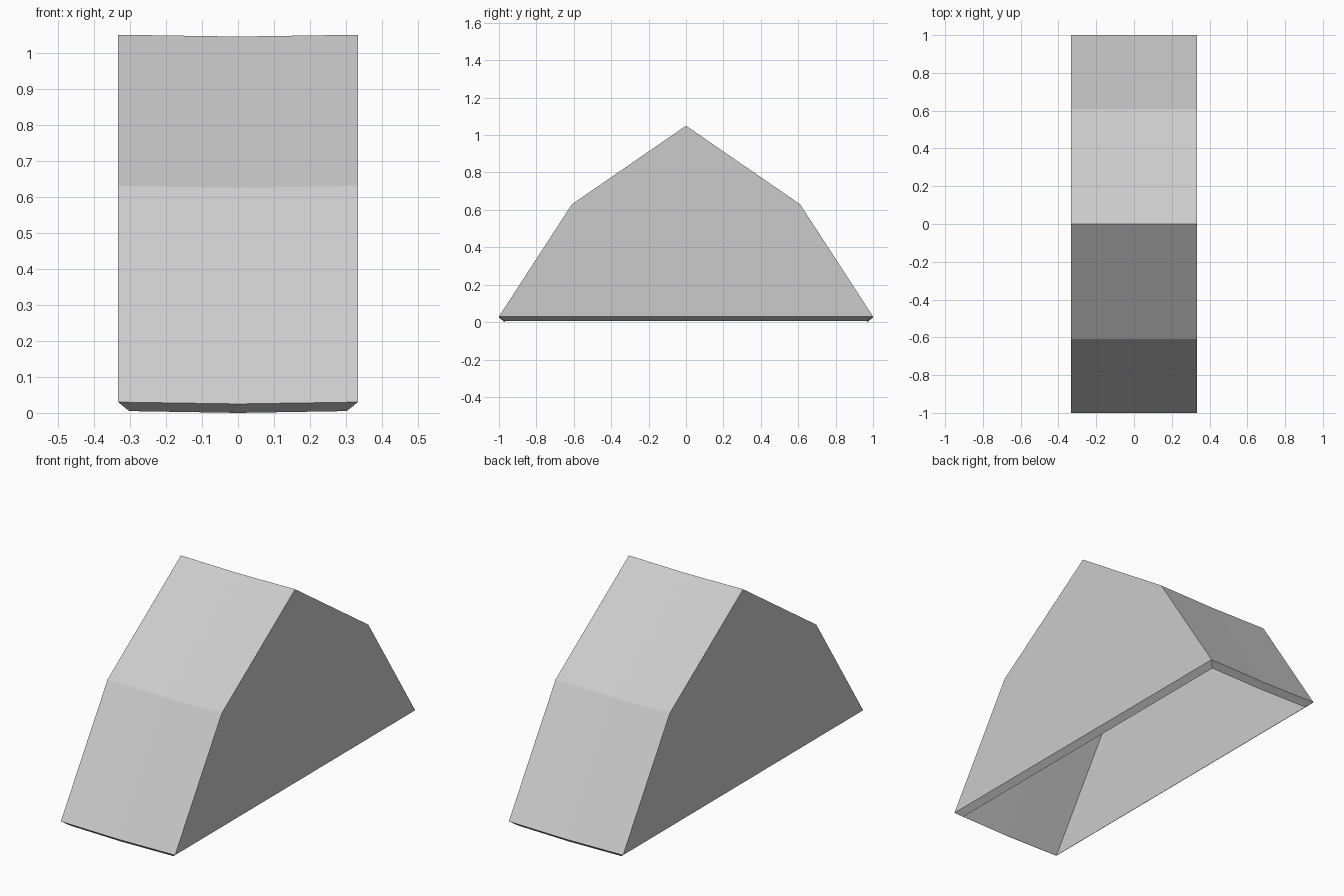
import bpy
import bmesh

cube = bpy.data.objects.get("Cube")
if cube:
    bpy.data.objects.remove(cube, do_unlink=True)

HALF_WIDTH = 0.333
LIP_INSET = 0.031
LIP_DROP = 0.025
SAG = 0.005  # the middle section sits slightly lower

# One light grey for the whole shell
grey = bpy.data.materials.new("light grey")
grey.use_nodes = True
colour = (0.6, 0.6, 0.6, 1)
grey.diffuse_color = colour
grey.node_tree.nodes["Principled BSDF"].inputs["Base Color"].default_value = colour


def finish(name, bm):
    bmesh.ops.recalc_face_normals(bm, faces=bm.faces)
    mesh = bpy.data.meshes.new(name)
    bm.to_mesh(mesh)
    bm.free()
    mesh.materials.append(grey)
    obj = bpy.data.objects.new(name, mesh)
    bpy.context.collection.objects.link(obj)


# Hollow shell: gabled profile swept across three sections, open underneath
profile = [(-1, 0.03), (-0.61, 0.63), (0, 1.05), (0.61, 0.63), (1, 0.03)]
bm = bmesh.new()
sections = []
for x in (-HALF_WIDTH, 0, HALF_WIDTH):
    drop = 0 if x else SAG
    sections.append([bm.verts.new((x, y, z - drop)) for y, z in profile])
for a, b in zip(sections, sections[1:]):
    for i in range(len(profile) - 1):
        bm.faces.new((a[i], b[i], b[i + 1], a[i + 1]))
bm.faces.new(sections[0])
bm.faces.new(sections[-1])

# Thin lip sloping inwards below the open bottom edge
rim = [sections[0][0], sections[1][0], sections[2][0],
       sections[2][-1], sections[1][-1], sections[0][-1]]
lip = []
for v in rim:
    x, y, z = v.co
    inset_x = x * (1 - LIP_INSET / HALF_WIDTH)
    lip.append(bm.verts.new((inset_x, y * (1 - LIP_INSET), z - LIP_DROP)))
for i in range(len(rim)):
    j = (i + 1) % len(rim)
    bm.faces.new((rim[i], rim[j], lip[j], lip[i]))
finish("gabled_shell", bm)
